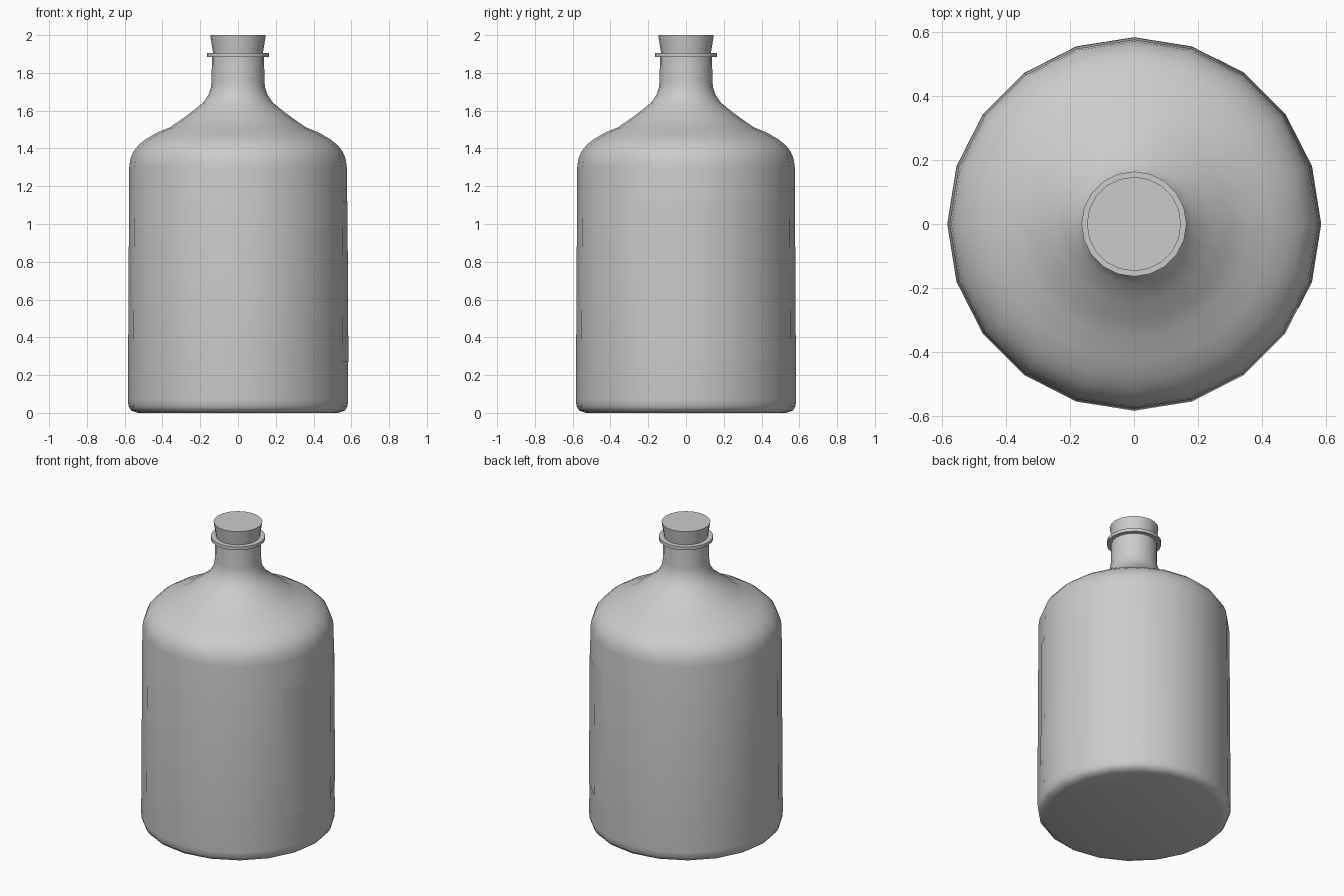
import bpy, bmesh, math

if "Cube" in bpy.data.objects:
    bpy.data.objects.remove(bpy.data.objects["Cube"])

SIDES = 20


def finish(bm, name, angle=40):
    bmesh.ops.recalc_face_normals(bm, faces=bm.faces)
    mesh = bpy.data.meshes.new(name)
    bm.to_mesh(mesh)
    bm.free()
    ob = bpy.data.objects.new(name, mesh)
    bpy.context.collection.objects.link(ob)
    bpy.ops.object.select_all(action='DESELECT')
    ob.select_set(True)
    bpy.context.view_layer.objects.active = ob
    bpy.ops.object.shade_smooth_by_angle(angle=math.radians(angle))
    return ob


def lathe(name, profile):
    """Spin an (r, z) profile around z and cap both ends."""
    bm = bmesh.new()
    rings = []
    for r, z in profile:
        rings.append([bm.verts.new((r * math.cos(math.tau * i / SIDES),
                                    r * math.sin(math.tau * i / SIDES), z))
                      for i in range(SIDES)])
    for a, b in zip(rings, rings[1:]):
        for i in range(SIDES):
            j = (i + 1) % SIDES
            bm.faces.new((a[i], a[j], b[j], b[i]))
    bm.faces.new(rings[0][::-1])
    bm.faces.new(rings[-1])
    return finish(bm, name)


# Bottle body with shoulder, neck and lip ring
lathe("bottle", [
    (0.53, 0.0), (0.565, 0.012), (0.58, 0.035), (0.583, 0.07),
    (0.576, 1.30), (0.57, 1.345), (0.553, 1.385), (0.525, 1.42),
    (0.487, 1.45), (0.43, 1.483), (0.36, 1.512), (0.30, 1.553),
    (0.245, 1.593), (0.185, 1.642), (0.157, 1.682), (0.144, 1.72),
    (0.14, 1.75), (0.138, 1.885), (0.164, 1.885), (0.164, 1.906),
    (0.12, 1.906)])

# Tapered cork
lathe("cork", [(0.122, 1.84), (0.147, 2.0)])

# Thin label hugging the facets of one side
bm = bmesh.new()
mid = math.cos(math.pi / SIDES)
stops = [(-27, mid), (-18, 1), (0, 1), (18, 1), (36, 1), (54, 1), (63, mid)]
rows = []
for z, r in ((0.27, 0.5845), (1.12, 0.5795)):
    rows.append([bm.verts.new((r * k * math.cos(math.radians(a)),
                               r * k * math.sin(math.radians(a)), z))
                 for a, k in stops])
for i in range(len(stops) - 1):
    bm.faces.new((rows[0][i], rows[0][i + 1], rows[1][i + 1], rows[1][i]))
finish(bm, "label")
